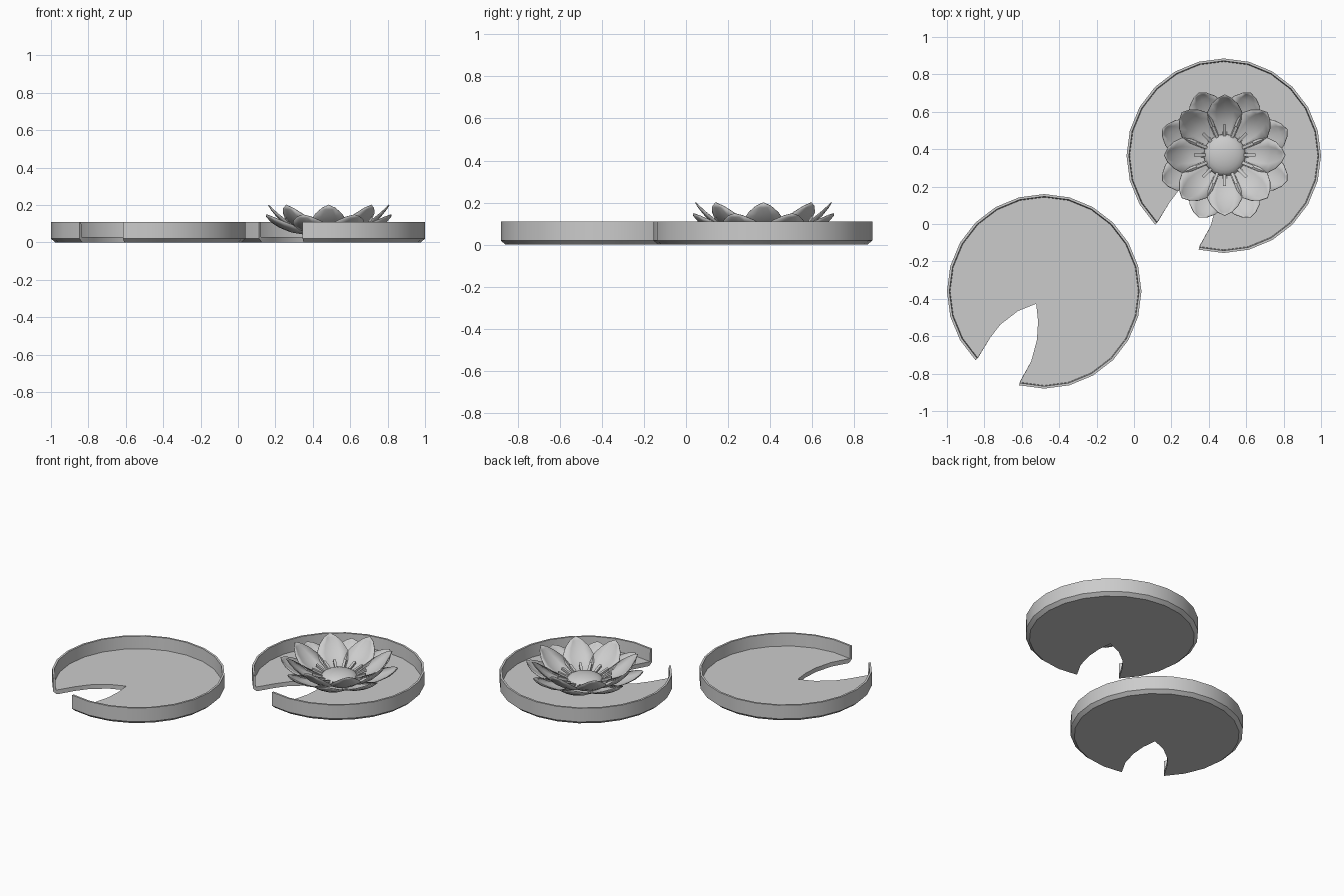
import bpy, bmesh
from math import sin, cos, pi, radians, sqrt

if "Cube" in bpy.data.objects:
    bpy.data.objects.remove(bpy.data.objects["Cube"])

FLOOR = 0.028


def finish(name, bm, loc=(0, 0, 0), angle=30):
    bmesh.ops.recalc_face_normals(bm, faces=bm.faces[:])
    me = bpy.data.meshes.new(name)
    bm.to_mesh(me)
    bm.free()
    ob = bpy.data.objects.new(name, me)
    bpy.context.collection.objects.link(ob)
    ob.location = loc
    bpy.ops.object.select_all(action='DESELECT')
    ob.select_set(True)
    bpy.context.view_layer.objects.active = ob
    bpy.ops.object.shade_smooth_by_angle(angle=radians(angle))
    return ob


# Lily pad: rim profile swept along an open arc, closed by a notched floor
def pad(name, x, y):
    bm = bmesh.new()
    profile = [(.497, 0), (.52, .02), (.52, .11), (.507, .11), (.503, FLOOR)]
    rows = []
    for i in range(23):
        a = radians(255 + 15 * i)
        rows.append([bm.verts.new((r * cos(a), r * sin(a), z)) for r, z in profile])
    for p, q in zip(rows, rows[1:]):
        for k in range(4):
            bm.faces.new((p[k], p[k + 1], q[k + 1], q[k]))
    bm.faces.new(rows[0])
    bm.faces.new(rows[-1])
    notch = [(-.29, -.25), (-.235, -.178), (-.14, -.105), (-.043, -.066),
             (-.033, -.16), (-.039, -.26), (-.07, -.375)]
    low = [bm.verts.new((u, v, 0)) for u, v in notch]
    high = [bm.verts.new((u, v, FLOOR)) for u, v in notch]
    bm.faces.new([r[0] for r in rows] + low)
    bm.faces.new([r[4] for r in rows] + high)
    lo = [rows[-1][0]] + low + [rows[0][0]]
    hi = [rows[-1][4]] + high + [rows[0][4]]
    for k in range(len(lo) - 1):
        bm.faces.new((lo[k], lo[k + 1], hi[k + 1], hi[k]))
    return finish(name, bm, (x, y, 0))


# Ring of eight cupped, pointed petals; path rows are (radius, height, half width)
def petal_ring(name, path, start, cup, loc):
    bm = bmesh.new()
    cols = [-1, -.5, 0, .5, 1]
    for n in range(8):
        a = radians(start + 45 * n)
        grid = []
        for r, z, w in path:
            row = []
            for c in cols:
                rr, t = r - cup * .5 * w * c * c, w * c
                row.append(bm.verts.new((rr * cos(a) - t * sin(a),
                                         rr * sin(a) + t * cos(a),
                                         z + cup * w * c * c)))
            grid.append(row)
        for p, q in zip(grid, grid[1:]):
            for k in range(4):
                bm.faces.new((p[k], p[k + 1], q[k + 1], q[k]))
    bmesh.ops.remove_doubles(bm, verts=bm.verts[:], dist=.0005)
    ob = finish(name, bm, loc, 50)
    mod = ob.modifiers.new("thickness", 'SOLIDIFY')
    mod.thickness = .004
    return ob


pad("lily_pad_front", -.48, -.36)
pad("lily_pad_back", .48, .365)

flower = (.485, .368, 0)
petal_ring("outer_petals",
           [(.05, .036, .03), (.13, .04, .065), (.21, .052, .098), (.27, .075, .1),
            (.32, .103, .075), (.35, .13, .038), (.362, .148, 0)], 22.5, .2, flower)
petal_ring("inner_petals",
           [(.05, .042, .03), (.12, .048, .06), (.19, .068, .088), (.24, .1, .094),
            (.28, .138, .072), (.31, .175, .038), (.325, .2, 0)], 0, .2, flower)

# Domed flower centre
bm = bmesh.new()
bmesh.ops.create_uvsphere(bm, u_segments=24, v_segments=12, radius=1)
for v in bm.verts:
    v.co.x *= .112
    v.co.y *= .112
    v.co.z = .055 + v.co.z * (.045 if v.co.z > 0 else .025)
finish("flower_centre", bm, flower, 60)

# Stamens: small bars radiating from the centre
bm = bmesh.new()
for n in range(16):
    a = 2 * pi * n / 16 + pi / 2
    ends = []
    for r, z in ((.09, .06), (.165, .09)):
        ends.append([bm.verts.new((r * cos(a) - t * sin(a), r * sin(a) + t * cos(a), z + h))
                     for t, h in ((-.008, -.007), (.008, -.007), (.008, .007), (-.008, .007))])
    p, q = ends
    bm.faces.new(p)
    bm.faces.new(q)
    for k in range(4):
        j = (k + 1) % 4
        bm.faces.new((p[k], p[j], q[j], q[k]))
finish("stamens", bm, flower)
